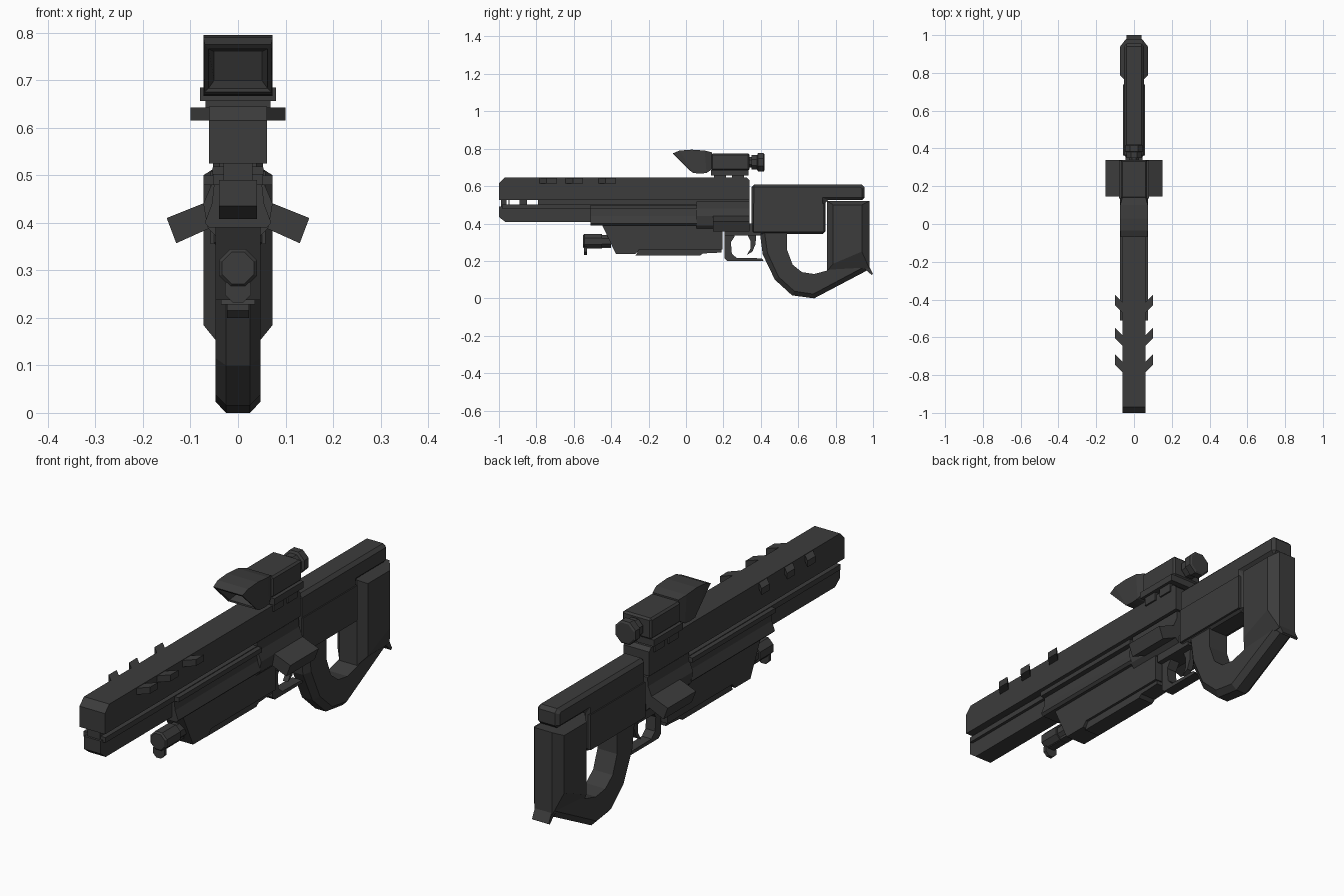
import bpy, bmesh, math

if "Cube" in bpy.data.objects:
    bpy.data.objects.remove(bpy.data.objects["Cube"])

mat = bpy.data.materials.new("dark_grey")
mat.diffuse_color = (0.045, 0.045, 0.045, 1)
mat.use_nodes = True
mat.node_tree.nodes["Principled BSDF"].inputs["Base Color"].default_value = mat.diffuse_color


def loft(name, rings, bevel=0.0):
    """Skin a list of equal-length 3D rings and cap both ends."""
    bm = bmesh.new()
    vs = [[bm.verts.new(p) for p in r] for r in rings]
    n = len(rings[0])
    for a, b in zip(vs, vs[1:]):
        for i in range(n):
            j = (i + 1) % n
            bm.faces.new((a[i], a[j], b[j], b[i]))
    bm.faces.new(vs[0][::-1])
    bm.faces.new(vs[-1])
    bmesh.ops.recalc_face_normals(bm, faces=bm.faces)
    me = bpy.data.meshes.new(name)
    bm.to_mesh(me)
    bm.free()
    me.materials.append(mat)
    ob = bpy.data.objects.new(name, me)
    bpy.context.collection.objects.link(ob)
    if bevel:
        m = ob.modifiers.new("chamfer", "BEVEL")
        m.width, m.segments = bevel, 1
        m.limit_method, m.angle_limit = "ANGLE", math.radians(60)
    return ob


def side(name, pts, hw, bevel=0.0):
    """Side profile (y, z) extruded symmetrically in x."""
    return loft(name, [[(x, y, z) for y, z in pts] for x in (-hw, hw)], bevel)


def plate(name, outer, w0, inner, w1):
    """Side profile with raised, sloped-edge faces on both sides."""
    return loft(name, [[(x, y, z) for y, z in p] for x, p in
                       ((-w1, inner), (-w0, outer), (w0, outer), (w1, inner))])


def box(name, hw, y0, y1, z0, z1, bevel=0.0):
    return side(name, [(y0, z0), (y1, z0), (y1, z1), (y0, z1)], hw, bevel)


def section(name, half, y0, y1):
    """Half cross-section (x, z) reflected across x = 0, extruded in y."""
    full = half + [(-x, z) for x, z in reversed(half)]
    return loft(name, [[(x, y, z) for x, z in full] for y in (y0, y1)])


def tube(name, z, profile, sides=8):
    """Faceted turned part along y from (y, radius) pairs."""
    ang = [2 * math.pi * (i + 0.5) / sides for i in range(sides)]
    return loft(name, [[(r * math.cos(a), y, z + r * math.sin(a)) for a in ang]
                       for y, r in profile])


def mirror(ob):
    ob.modifiers.new("mirror", "MIRROR")
    return ob


# Barrel group
side("upper_barrel", [(-1, .525), (.34, .525), (.34, .63), (.325, .645),
                      (-.97, .645), (-1, .615)], .061)
side("lower_barrel", [(-1, .435), (-.965, .408), (.06, .408), (.06, .49),
                      (-1, .49)], .04)
box("lower_barrel_flange", .053, -.985, .06, .48, .503)
box("handguard_flange", .073, -.51, .06, .48, .5)
box("barrel_spine", .03, -.79, .34, .49, .53)
for i, (a, b) in enumerate([(-.99, -.96), (-.95, -.945), (-.89, -.85)]):
    box(f"barrel_spacer_{i}", .03, a, b, .49, .53)
section("handguard", [(.05, .485), (.055, .44), (.07, .40), (.06, .39)], -.51, .06)

# Swept side fins
for i, y in enumerate((-.375, -.55, -.69)):
    plan = [(.055, y - .045), (.1, y), (.1, y - .055), (.055, y - .1)]
    mirror(loft(f"barrel_fin_{i}", [[(px, py, z) for px, py in plan]
                                    for z in (.615, .643)]))

# Receiver and angled side wings
section("receiver", [(.053, .518), (.056, .48), (.073, .44), (.064, .39),
                     (.045, .37)], .055, .34)
wing = [(.055, .448), (.15, .41), (.13, .357), (.05, .393)]
mirror(loft("side_wing", [[(x, y, z) for x, z in wing] for y in (.145, .34)]))
box("lower_receiver", .045, .205, .40, .335, .40)

# Underbarrel housing with lower rail
side("underbarrel_housing", [(-.45, .395), (-.375, .238), (-.27, .238), (-.25, .26),
                             (.195, .26), (.195, .395)], .047)
side("underbarrel_rail", [(-.27, .228), (.075, .228), (.09, .24), (.19, .245),
                          (.19, .265), (-.25, .265)], .036)
tube("lamp", .305, [(-.55, .036), (-.543, .043), (-.45, .043), (-.45, .036), (-.40, .036)])
tube("lamp_switch", .26, [(-.545, .03), (-.53, .03)])
box("lamp_bracket", .02, -.53, -.40, .268, .29)

# Trigger guard and trigger
side("trigger_guard", [(.205, .345), (.205, .215), (.22, .2), (.415, .2), (.405, .214),
                       (.27, .216), (.245, .24), (.24, .30), (.26, .33), (.26, .345)], .023)
side("trigger", [(.325, .345), (.375, .345), (.372, .29), (.355, .25), (.325, .232),
                 (.345, .265), (.345, .305)], .012)

# Stock and its side panel
side("stock", [(.35, .345), (.745, .345), (.745, .525), (.955, .525),
               (.955, .593), (.94, .608), (.35, .608)], .053, .014)
box("stock_panel", .058, .362, .738, .355, .508)

# Curved grip sweeping back to the butt
outer = [(.395, .35), (.41, .235), (.475, .10), (.567, .016), (.685, 0), (.97, .15)]
inner = [(.97, .245), (.76, .15), (.685, .13), (.62, .14), (.57, .18), (.54, .26), (.54, .35)]
outer_in = [(.42, .35), (.435, .245), (.495, .115), (.58, .038), (.68, .023), (.96, .172)]
plate("grip_loop", outer + inner, .025, outer_in + inner, .047)

# Butt plate with sloped border and tail spur
plate("butt_plate", [(.755, .52), (.98, .52), (.98, .16), (.755, .147)], .042,
      [(.787, .5), (.94, .5), (.94, .25), (.787, .185)], .073)
side("butt_spur", [(.955, .2), (.98, .17), (1, .13), (.992, .125), (.955, .16)], .04)

# Scope: rail mount, body, hood and eyepiece
for i, y in enumerate((.15, .245)):
    box(f"scope_foot_{i}", .068, y, y + .065, .62, .66)
box("scope_rail", .08, .135, .335, .656, .685)
box("scope_body", .07, .135, .34, .683, .775, .008)


def hood_ring(hw, top, bottom):
    return [(-hw, *bottom), (hw, *bottom), (hw, *top), (-hw, *top)]


loft("scope_hood", [hood_ring(.062, (.14, .78), (.14, .69)),
                    hood_ring(.073, (.10, .79), (.11, .67)),
                    hood_ring(.073, (.03, .795), (.075, .667)),
                    hood_ring(.073, (-.035, .79), (.04, .67)),
                    hood_ring(.07, (-.07, .775), (.03, .675)),
                    hood_ring(.062, (-.062, .766), (.03, .683)),
                    hood_ring(.05, (.05, .76), (.075, .70))])
tube("scope_eyepiece", .727, [(.33, .03), (.35, .03), (.35, .042), (.38, .042),
                              (.385, .053), (.415, .053), (.42, .045)])
